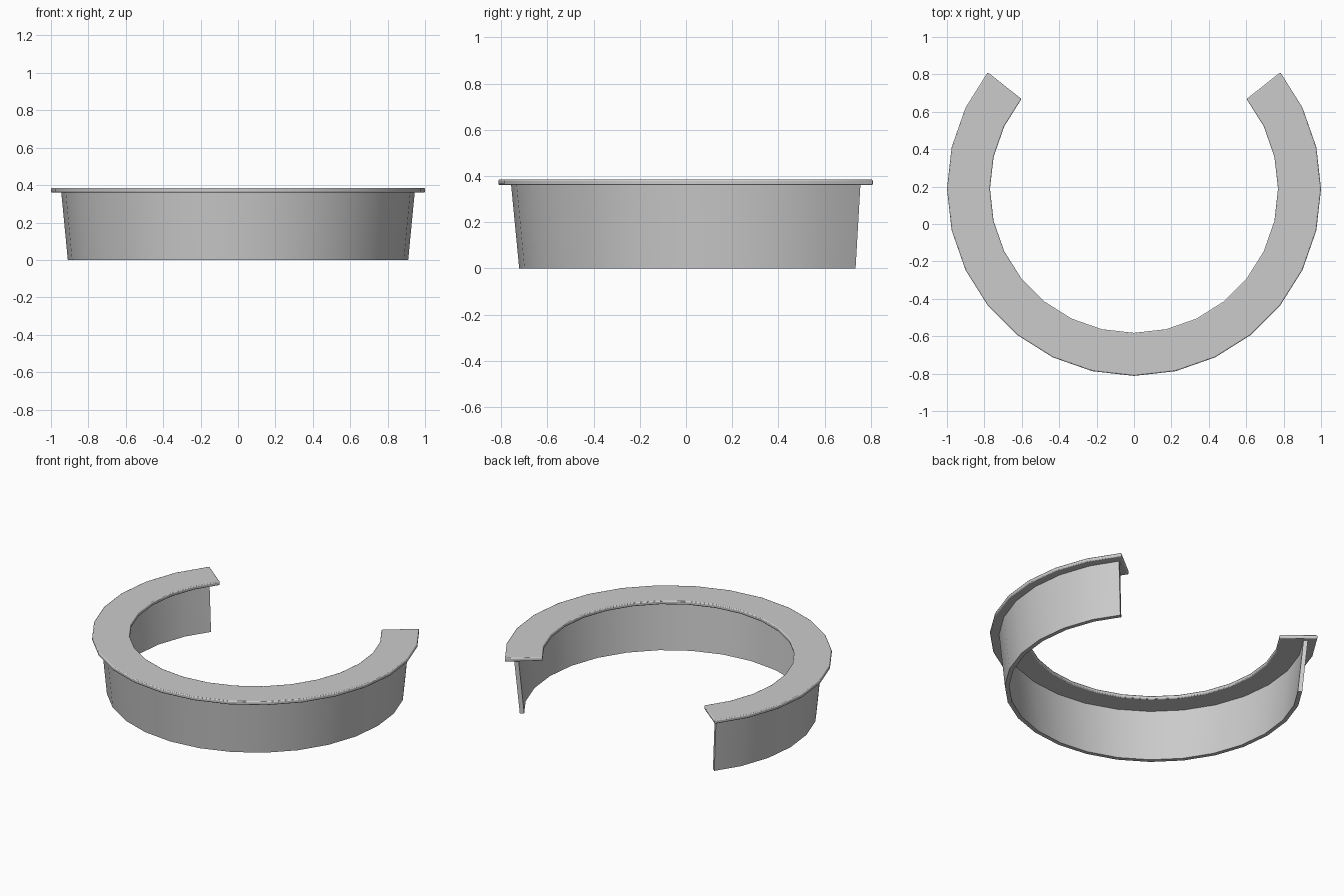
import bpy, bmesh, math

if "Cube" in bpy.data.objects:
    bpy.data.objects.remove(bpy.data.objects["Cube"])

STEP = 2 * math.pi / 28      # 28 sides to a full circle, 20 kept
CENTRE_Y = 0.188


def arc_sweep(name, profile, inset=0.0):
    """Sweep a closed (radius, z) profile round the open ring; inset shortens both ends."""
    def point(i, r, z):
        a = i * STEP - math.pi / 2
        return (r * math.cos(a), CENTRE_Y + r * math.sin(a), z)

    bm = bmesh.new()
    rings = []
    for i in range(-10, 11):
        ring = []
        for r, z in profile:
            p = point(i, r, z)
            if abs(i) == 10:     # pull the end back along the last flat side
                q = point(i * 0.9, r, z)
                p = [a + (b - a) * inset for a, b in zip(p, q)]
            ring.append(bm.verts.new(p))
        rings.append(ring)
    n = len(profile)
    for a, b in zip(rings, rings[1:]):
        for k in range(n):
            m = (k + 1) % n
            bm.faces.new((a[k], a[m], b[m], b[k]))
    bm.faces.new(rings[0])
    bm.faces.new(rings[-1][::-1])
    bmesh.ops.recalc_face_normals(bm, faces=bm.faces)
    mesh = bpy.data.meshes.new(name)
    bm.to_mesh(mesh)
    bm.free()
    obj = bpy.data.objects.new(name, mesh)
    bpy.context.collection.objects.link(obj)
    bpy.context.view_layer.objects.active = obj
    obj.select_set(True)
    bpy.ops.object.shade_smooth_by_angle(angle=math.radians(30))
    obj.select_set(False)
    return obj


# flat top rim with softened edges
rim = arc_sweep("top_rim", [(0.77, 0.36), (1.0, 0.36), (1.0, 0.385), (0.77, 0.385)])
bevel = rim.modifiers.new("soft_edges", 'BEVEL')
bevel.width = 0.006
bevel.segments = 2
bevel.limit_method = 'ANGLE'
bevel.angle_limit = math.radians(40)

# thin tapered wall hanging below the rim, slightly short of its ends
arc_sweep("tapered_wall", [(0.883, 0), (0.91, 0), (0.945, 0.362), (0.918, 0.362)], inset=0.124)
